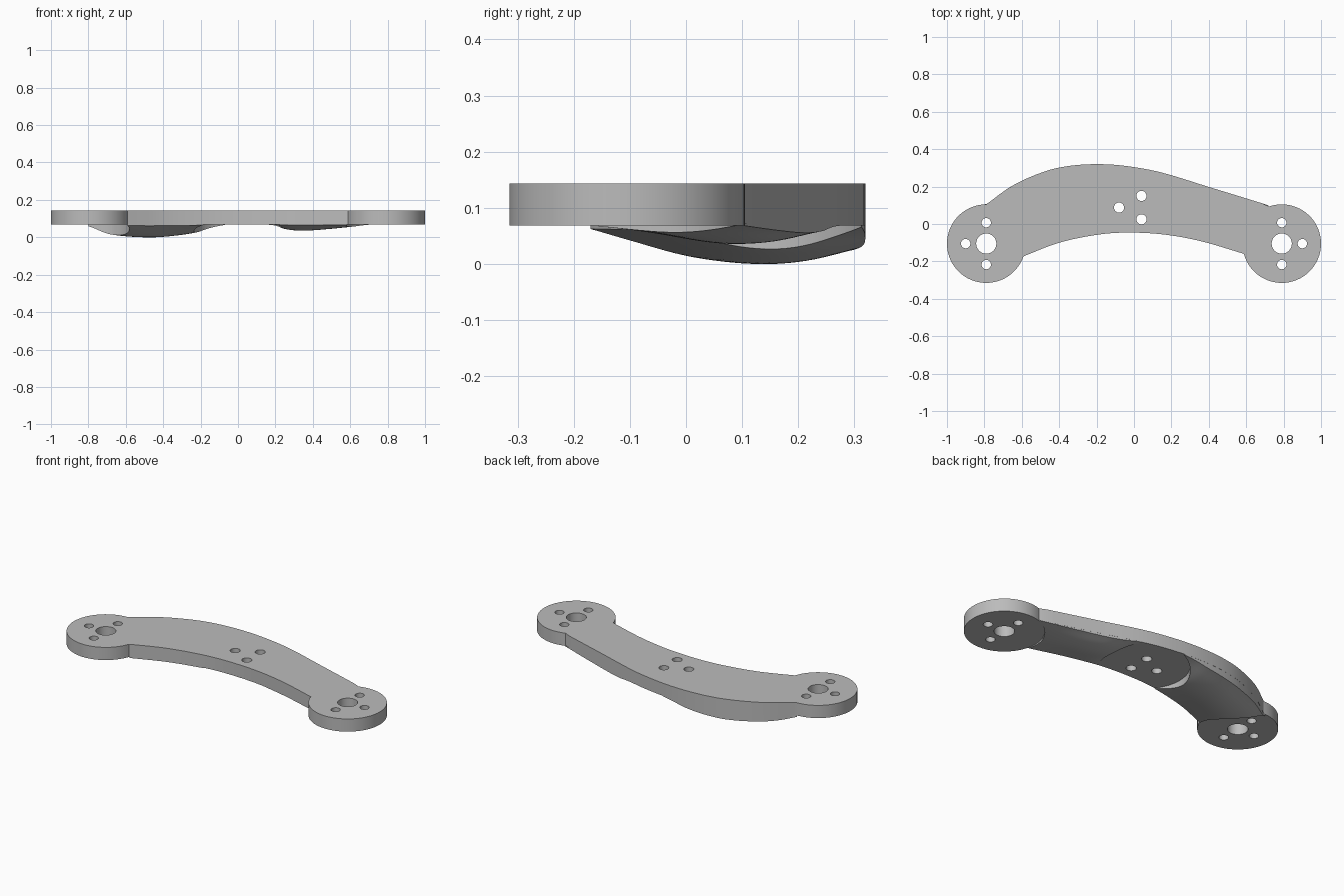
import bpy, bmesh, math

if "Cube" in bpy.data.objects:
    bpy.data.objects.remove(bpy.data.objects["Cube"])

BOTTOM, TOP = 0.068, 0.143
PAD_X, PAD_Y, PAD_R = 0.79, -0.105, 0.21

grey = bpy.data.materials.new("light grey")
grey.diffuse_color = (0.5, 0.5, 0.5, 1)
grey.use_nodes = True
grey.node_tree.nodes["Principled BSDF"].inputs["Base Color"].default_value = grey.diffuse_color


def spline(pts, x):
    """Smooth interpolation through (x, y) points, clamped at both ends."""
    x = min(max(x, pts[0][0]), pts[-1][0])
    i = max(k for k in range(len(pts) - 1) if pts[k][0] <= x)

    def slope(k):
        a, b = pts[max(k - 1, 0)], pts[min(k + 1, len(pts) - 1)]
        return (b[1] - a[1]) / (b[0] - a[0])
    (x0, y0), (x1, y1) = pts[i], pts[i + 1]
    h = x1 - x0
    t = (x - x0) / h
    return ((2*t**3 - 3*t*t + 1) * y0 + (t**3 - 2*t*t + t) * h * slope(i)
            + (3*t*t - 2*t**3) * y1 + (t**3 - t*t) * h * slope(i + 1))


def arc(cx, cy, r, a0, a1, n):
    angles = [math.radians(a0 + (a1 - a0) * i / n) for i in range(n + 1)]
    return [(cx + r * math.cos(a), cy + r * math.sin(a)) for a in angles]


def smooth(ob):
    bpy.ops.object.select_all(action='DESELECT')
    bpy.context.view_layer.objects.active = ob
    ob.select_set(True)
    bpy.ops.object.shade_smooth_by_angle(angle=math.radians(30))


# Long edges of the curved arm
OUTER = [(-0.79, 0.105), (-0.65, 0.205), (-0.48, 0.28), (-0.35, 0.31),
         (-0.2, 0.32), (-0.05, 0.311), (0.14, 0.277), (0.41, 0.195), (0.72, 0.1)]
INNER = [(-0.59, -0.172), (-0.4, -0.1), (-0.2, -0.058), (-0.05, -0.046),
         (0.15, -0.055), (0.35, -0.09), (0.58, -0.157)]


def edge(pts, n=40):
    a, b = pts[0][0], pts[-1][0]
    return [(x, spline(pts, x)) for x in (a + (b - a) * i / n for i in range(n + 1))]


# Flat plate: arm, end discs and bolt holes
outline = (arc(-PAD_X, PAD_Y, PAD_R, 90, 341, 48) + edge(INNER)[1:-1]
           + arc(PAD_X, PAD_Y, PAD_R, 195, 469, 48) + edge(OUTER)[-2:0:-1])
holes = [(0.04, 0.15, 0.027), (0.04, 0.025, 0.027), (-0.08, 0.088, 0.027)]
for s in (-1, 1):
    holes += [(s * PAD_X, PAD_Y, 0.054), (s * 0.9, PAD_Y, 0.025),
              (s * PAD_X, PAD_Y + 0.112, 0.025), (s * PAD_X, PAD_Y - 0.112, 0.025)]
loops = [outline] + [arc(x, y, r, 0, 360, 32)[:-1] for x, y, r in holes]

curve = bpy.data.curves.new("arm_plate", 'CURVE')
curve.dimensions, curve.fill_mode = '2D', 'BOTH'
curve.extrude = (TOP - BOTTOM) / 2
for loop in loops:
    sp = curve.splines.new('POLY')
    sp.points.add(len(loop) - 1)
    for p, (x, y) in zip(sp.points, loop):
        p.co = (x, y, 0, 1)
    sp.use_cyclic_u = True
plate = bpy.data.objects.new("arm_plate", curve)
plate.location.z = (TOP + BOTTOM) / 2
bpy.context.collection.objects.link(plate)
bpy.context.view_layer.objects.active = plate
plate.select_set(True)
bpy.ops.object.convert(target='MESH')
plate = bpy.context.object
bm = bmesh.new()
bm.from_mesh(plate.data)
bmesh.ops.remove_doubles(bm, verts=bm.verts, dist=1e-5)
bmesh.ops.recalc_face_normals(bm, faces=bm.faces)
bm.to_mesh(plate.data)
bm.free()
plate.data.materials.clear()
plate.data.materials.append(grey)
smooth(plate)


# Round clearances around the end discs and the middle mount
def cutter(x, y, r):
    bpy.ops.mesh.primitive_cylinder_add(vertices=96, radius=r, depth=1, location=(x, y, 0))
    ob = bpy.context.object
    ob.name, ob.hide_render = "clearance_cutter", True
    return ob


cutters = [cutter(-PAD_X, PAD_Y, PAD_R), cutter(PAD_X, PAD_Y, PAD_R), cutter(0, 0.088, 0.235)]


# Rounded stiffening ribs below the arm
def rib(name, depth, across, nx=48, ny=24):
    x0, x1 = depth[0][0], depth[-1][0]
    bm = bmesh.new()
    low, high = [], []
    for i in range(nx + 1):
        x = x0 + (x1 - x0) * i / nx
        ya, yb = spline(INNER, x) + 0.0005, spline(OUTER, x) - 0.0005
        d = max(spline(depth, x), 0)
        rows = [(ya + (yb - ya) * j / ny, d * spline(across, j / ny)) for j in range(ny + 1)]
        low.append([bm.verts.new((x, y, BOTTOM + 0.0005 - h)) for y, h in rows])
        high.append([bm.verts.new((x, y, BOTTOM + 0.004)) for y, h in rows])
    for g in (low, high):
        for i in range(nx):
            for j in range(ny):
                bm.faces.new((g[i][j], g[i + 1][j], g[i + 1][j + 1], g[i][j + 1]))
    ring = [(i, 0) for i in range(nx)] + [(nx, j) for j in range(ny)]
    ring += [(i, ny) for i in range(nx, 0, -1)] + [(0, j) for j in range(ny, 0, -1)]
    for (a, b), (c, d) in zip(ring, ring[1:] + ring[:1]):
        bm.faces.new((low[a][b], low[c][d], high[c][d], high[a][b]))
    bmesh.ops.recalc_face_normals(bm, faces=bm.faces)
    me = bpy.data.meshes.new(name)
    bm.to_mesh(me)
    bm.free()
    me.materials.append(grey)
    ob = bpy.data.objects.new(name, me)
    bpy.context.collection.objects.link(ob)
    bpy.context.view_layer.objects.active = ob
    for c in cutters:
        m = ob.modifiers.new("clearance", 'BOOLEAN')
        m.operation, m.solver, m.object = 'DIFFERENCE', 'EXACT', c
        bpy.ops.object.modifier_apply(modifier=m.name)
    smooth(ob)


rib("left_rib",
    [(-0.8, 0.015), (-0.72, 0.045), (-0.62, 0.061), (-0.5, 0.0685), (-0.4, 0.066),
     (-0.24, 0.046), (-0.15, 0.022), (-0.05, 0)],
    [(0, 0.1), (0.17, 0.42), (0.43, 0.86), (0.62, 1), (0.8, 0.93), (1, 0.65)])
rib("right_rib",
    [(0.14, 0), (0.2, 0.008), (0.26, 0.026), (0.35, 0.033), (0.5, 0.023), (0.72, 0)],
    [(0, 0.1), (0.2, 0.5), (0.43, 0.9), (0.6, 1), (0.8, 0.85), (1, 0.4)])

for c in cutters:
    bpy.data.objects.remove(c)
